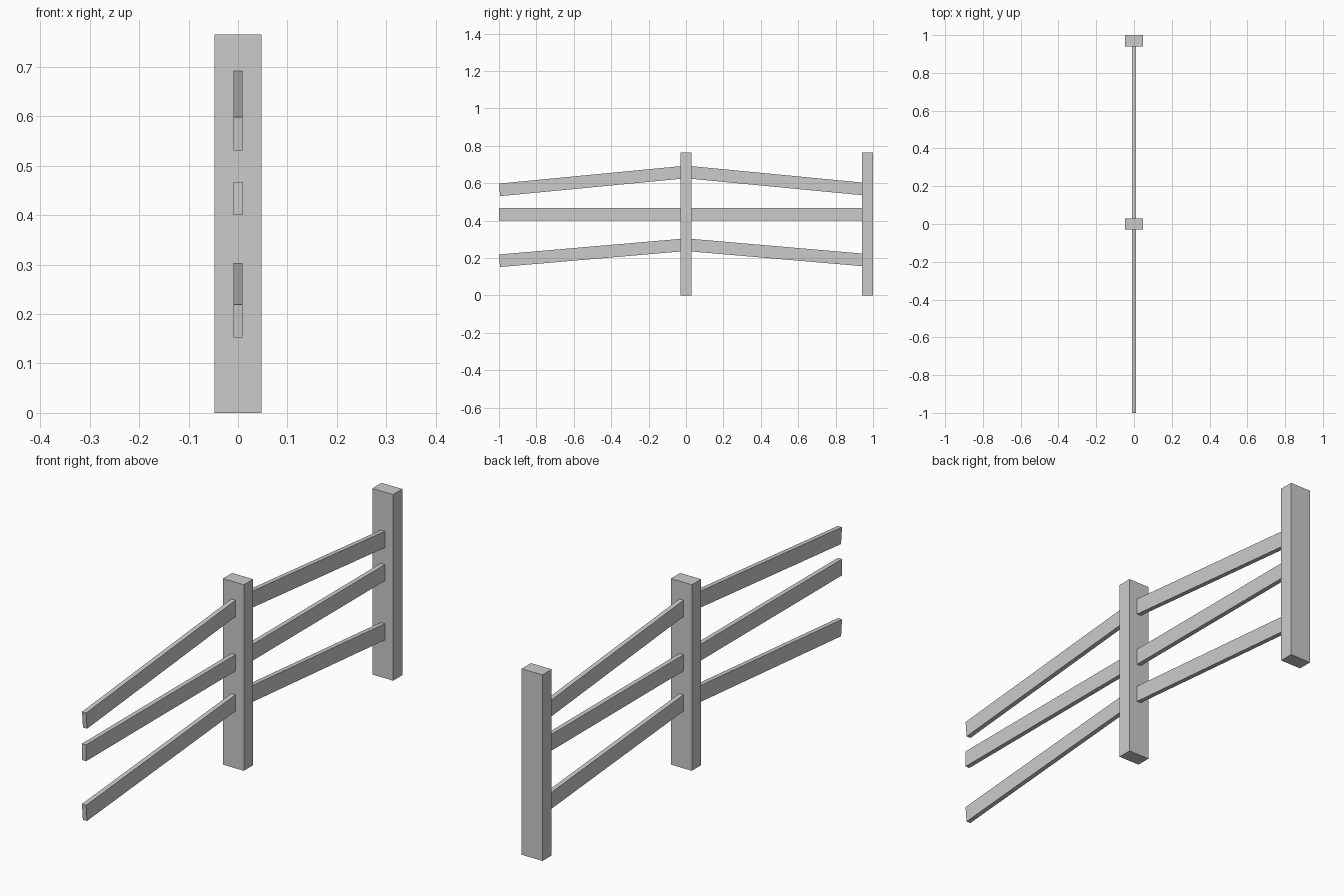
import bpy

if "Cube" in bpy.data.objects:
    bpy.data.objects.remove(bpy.data.objects["Cube"])

POST_W, POST_D, POST_H = 0.095, 0.06, 0.765
RAIL_T = 0.019


def prism(name, profile, width):
    """Extrude a (y, z) profile symmetrically along x."""
    n = len(profile)
    verts = [(x, y, z) for x in (-width / 2, width / 2) for y, z in profile]
    faces = [tuple(reversed(range(n))), tuple(range(n, 2 * n))]
    faces += [(i, (i + 1) % n, (i + 1) % n + n, i + n) for i in range(n)]
    mesh = bpy.data.meshes.new(name)
    mesh.from_pydata(verts, [], faces)
    obj = bpy.data.objects.new(name, mesh)
    bpy.context.collection.objects.link(obj)
    return obj


def rail(name, outer_top, peak_top, side):
    """Rail with ends cut square to its slope; side is -1 or +1."""
    height = 0.067
    slope = peak_top - outer_top
    cut = slope * height
    start = 1.0 if side < 0 else 0.975      # right rails stop inside the end post
    end = 0.012                             # both stop inside the middle post
    top = lambda d: peak_top - slope * d
    pts = [(start - cut, top(start) - height), (end - cut, top(end) - height),
           (end, top(end)), (start, top(start))]
    pts = [(side * d, z) for d, z in pts]
    if side > 0:
        pts.reverse()                       # keep outward winding
    return prism(name, pts, RAIL_T)


# Posts
for name, y in (("middle_post", 0.0), ("end_post", 1.0 - POST_D / 2)):
    a, b = y - POST_D / 2, y + POST_D / 2
    prism(name, [(a, 0), (b, 0), (b, POST_H), (a, POST_H)], POST_W)

# Rails: outer and peak heights of the top edge, mirrored on both sides
for level, outer, peak in (("top", 0.598, 0.694), ("middle", 0.467, 0.467),
                           ("bottom", 0.219, 0.305)):
    for label, side in (("left", -1), ("right", 1)):
        rail(f"{level}_rail_{label}", outer, peak, side)
